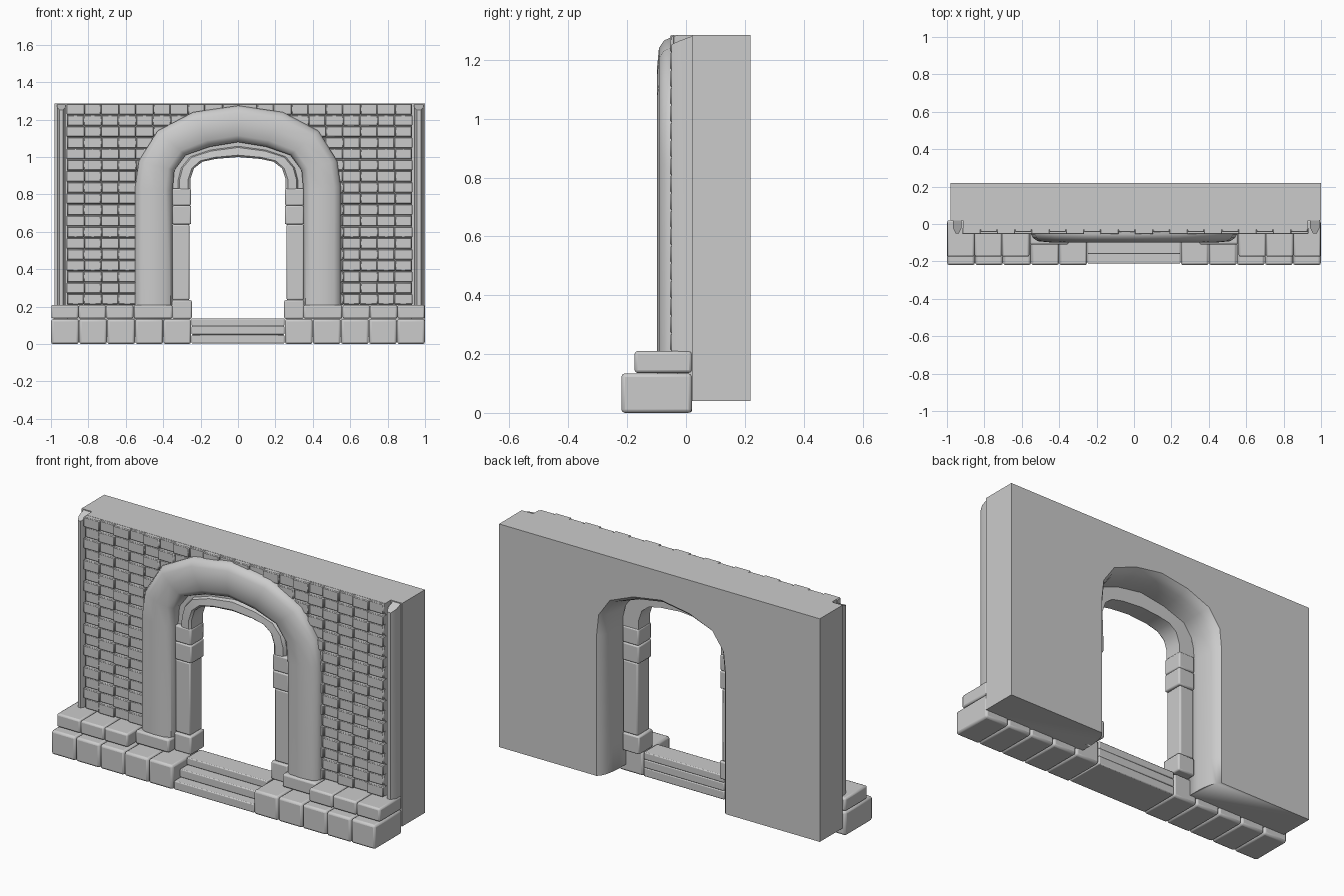
import bpy, bmesh

if "Cube" in bpy.data.objects:
    bpy.data.objects.remove(bpy.data.objects["Cube"])


def finish(name, bm, bevel=0.0, segments=2, angle=35):
    bmesh.ops.recalc_face_normals(bm, faces=bm.faces)
    mesh = bpy.data.meshes.new(name)
    bm.to_mesh(mesh)
    bm.free()
    ob = bpy.data.objects.new(name, mesh)
    bpy.context.collection.objects.link(ob)
    if bevel:
        m = ob.modifiers.new("bevel", 'BEVEL')
        m.width, m.segments = bevel, segments
    bpy.ops.object.select_all(action='DESELECT')
    bpy.context.view_layer.objects.active = ob
    ob.select_set(True)
    bpy.ops.object.shade_smooth_by_angle(angle=angle * 3.14159 / 180)
    return ob


def rings(name, loops, **kw):
    """Skin a list of closed loops and cap both ends."""
    bm = bmesh.new()
    vs = [[bm.verts.new(p) for p in loop] for loop in loops]
    n = len(vs[0])
    for a, b in zip(vs, vs[1:]):
        for i in range(n):
            j = (i + 1) % n
            bm.faces.new((a[i], a[j], b[j], b[i]))
    bm.faces.new(vs[0])
    bm.faces.new(vs[-1])
    return finish(name, bm, **kw)


def blocks(name, boxes, **kw):
    """Several boxes (x0, x1, y0, y1, z0, z1) in one object."""
    bm = bmesh.new()
    for x0, x1, y0, y1, z0, z1 in boxes:
        r = bmesh.ops.create_cube(bm, size=1)
        for v in r['verts']:
            v.co.x = x1 if v.co.x > 0 else x0
            v.co.y = y1 if v.co.y > 0 else y0
            v.co.z = z1 if v.co.z > 0 else z0
    return finish(name, bm, **kw)


def mirrored(boxes):
    return boxes + [(-b, -a, *rest) for a, b, *rest in boxes]


def full(half):
    """Mirror a right-hand outline that ends on x = 0."""
    return half + [(-x, z) for x, z in half[-2::-1]]


def at(inner, outer, t, y):
    return [(a + (c - a) * t, y, b + (d - b) * t)
            for (a, b), (c, d) in zip(inner, outer)]


def arch(name, inner, outer, profile, **kw):
    strips = [at(inner, outer, t, y) for t, y in profile]
    return rings(name, list(zip(*strips)), **kw)


# Arch outlines shared by the moulding and the doorway tunnel
IN = full([(.35, .2), (.35, .82), (.34, .93), (.28, 1.01), (.15, 1.055), (0, 1.08)])
OUT = full([(.55, .2), (.55, .84), (.53, .98), (.43, 1.14), (.24, 1.24), (0, 1.275)])

# Wall slab with notched front corners
plan = [(-.98, .22), (1, .22), (1, .02), (.93, .02), (.93, -.03),
        (-.915, -.03), (-.915, .02), (-.98, .02)]
wall = rings("wall", [[(x, y, z) for x, y in plan] for z in (.04, 1.285)])

# Doorway tunnel flaring towards the back
loops = []
for t, y in [(.03, -.2), (.03, .08), (.05, .13), (.09, .17), (.15, .2), (.24, .22), (.24, .3)]:
    p = at(IN, OUT, t, y)
    loops.append([(p[0][0], y, -.2)] + p + [(p[-1][0], y, -.2)])
cutter = rings("doorway_cutter", loops)
cutter.hide_render = True
m = wall.modifiers.new("doorway", 'BOOLEAN')
m.operation, m.object, m.solver = 'DIFFERENCE', cutter, 'EXACT'
bpy.context.view_layer.objects.active = wall
while wall.modifiers[0] != m:
    bpy.ops.object.modifier_move_up(modifier=m.name)
bpy.ops.object.modifier_apply(modifier=m.name)
bpy.data.objects.remove(cutter)

# Large arch moulding
arch("arch_moulding", IN, OUT,
     [(1, -.02), (1, -.055), (.95, -.075), (.82, -.092), (.5, -.098), (.18, -.092),
      (.05, -.075), (0, -.05), (0, .03), (.1, .03), (.1, -.02)])

# Inner door frame: stepped arch and stacked jamb stones
arch("inner_arch",
     full([(.255, .83), (.255, .88), (.235, .94), (.19, .975), (.12, .99), (0, 1.0)]),
     full([(.352, .83), (.35, .88), (.335, .945), (.285, 1.015), (.16, 1.06), (0, 1.085)]),
     [(1, -.03), (.68, -.03), (.6, -.05), (.12, -.055), (0, -.045), (0, .055), (1, .055)])
blocks("door_jambs", mirrored([
    (.247, .352, -.062, .06, .135, .235), (.26, .352, -.05, .055, .235, .64),
    (.25, .352, -.055, .06, .64, .74), (.252, .352, -.055, .06, .74, .832)]), bevel=.008)

# Brick facing in alternating relief
bricks = []
w, h = 1.845 / 20, 1.075 / 18
for r in range(18):
    for c in range(20):
        x, z = -.915 + c * w, .21 + r * h
        xc, zc = abs(x + w / 2), z + h / 2
        if (xc < .48 and zc < 1.02) or (xc < .4 and zc < 1.15):
            continue
        raised = (c + r) % 2
        g = -.003 if raised else .002
        front = -.054 if raised else -.044
        bricks.append((x + g, x + w - g, front, -.02, z + .002, z + h - .001))
blocks("bricks", bricks, bevel=.004, segments=1)

# Corner shafts with sloped tops
for side, x0, x1 in (("left", -.968, -.922), ("right", .942, .992)):
    b = .014
    foot = [(x0, .03), (x0, -.035 + b), (x0 + b, -.05), (x1 - b, -.05),
            (x1, -.035 + b), (x1, .03)]
    rings(side + "_corner_shaft",
          [[(x, y, .2) for x, y in foot],
           [(x, y, min(1.284, 1.252 + (y + .05) * .45)) for x, y in foot]])

# Plinth: lower and upper courses of stones
blocks("lower_plinth", mirrored(
    [(.25 + i * .15 + .001, .4 + i * .15 - .001, -.22, .02, 0, .134) for i in range(5)]),
    bevel=.012)
blocks("upper_plinth", mirrored(
    [(.35, .557, -.11, .02, .136, .21)] +
    [(.56 + i * .1465, .705 + i * .1465, -.175, .02, .136, .21) for i in range(3)]),
    bevel=.01)

# Threshold steps
blocks("door_steps", [(-.248, .248, -.212, .02, .002, .05),
                      (-.248, .248, -.16, .02, .05, .096),
                      (-.248, .248, -.1, .02, .096, .137)], bevel=.005)
